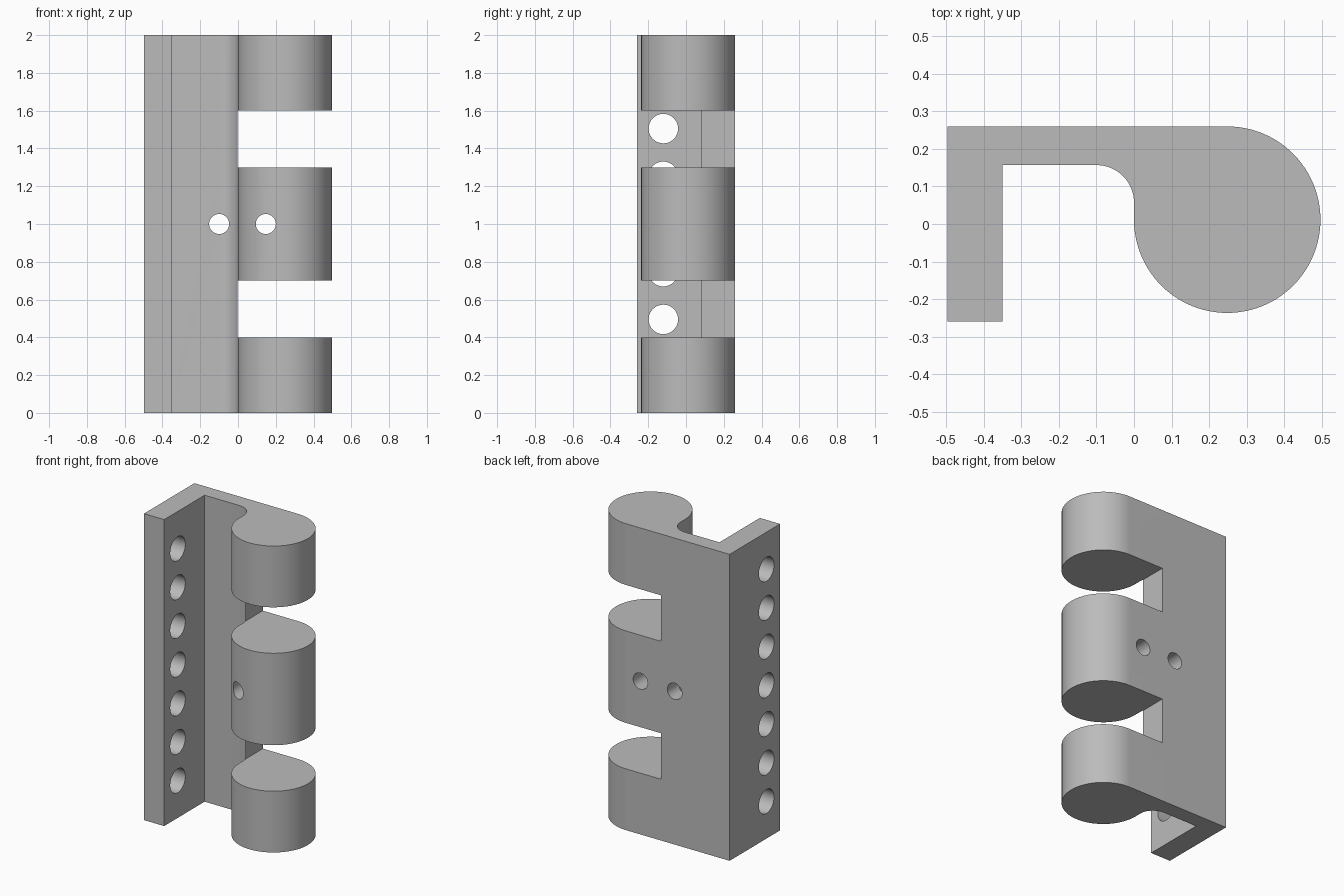
import bpy, bmesh
from math import sin, cos, radians, pi
from mathutils import Vector, Matrix

cube = bpy.data.objects.get("Cube")
if cube:
    bpy.data.objects.remove(cube, do_unlink=True)

HEIGHT = 2.0
R = 0.2485                      # barrel radius
BARREL = (R, 0.26 - R)          # barrel centre
FILLET = 0.1

steel = bpy.data.materials.new("plain grey")
steel.use_nodes = True
grey = (0.5, 0.5, 0.5, 1)
steel.diffuse_color = grey
steel.node_tree.nodes["Principled BSDF"].inputs["Base Color"].default_value = grey


def arc(cx, cy, r, start, end, steps):
    angles = [radians(start + (end - start) * i / steps) for i in range(steps + 1)]
    return [(cx + r * cos(a), cy + r * sin(a)) for a in angles]


def make_object(name, bm):
    bmesh.ops.recalc_face_normals(bm, faces=bm.faces)
    mesh = bpy.data.meshes.new(name)
    bm.to_mesh(mesh)
    bm.free()
    mesh.materials.append(steel)
    obj = bpy.data.objects.new(name, mesh)
    bpy.context.collection.objects.link(obj)
    return obj


# Hinge leaf: flange, back plate, fillet and knuckle barrel in one profile
outline = [(-0.497, 0.26), (-0.497, -0.26), (-0.351, -0.26), (-0.351, 0.157)]
outline += arc(-FILLET, 0.157 - FILLET, FILLET, 90, 0, 16)
outline += arc(*BARREL, R, 180, 450, 72)
bm = bmesh.new()
face = bm.faces.new([bm.verts.new((x, y, 0)) for x, y in outline])
top = bmesh.ops.extrude_face_region(bm, geom=[face])["geom"]
bmesh.ops.translate(bm, vec=Vector((0, 0, HEIGHT)),
                    verts=[v for v in top if isinstance(v, bmesh.types.BMVert)])
leaf = make_object("hinge_leaf", bm)

# Cutter for the knuckle gaps and all drilled holes
bm = bmesh.new()


def drill(centre, radius, axis):
    turn = Matrix.Rotation(pi / 2, 4, axis)
    bmesh.ops.create_cone(bm, cap_ends=True, segments=40, radius1=radius,
                          radius2=radius, depth=0.8 if axis == 'X' else 0.3,
                          matrix=Matrix.Translation(centre) @ turn)


for z in (0.55, 1.45):
    bmesh.ops.create_cube(bm, size=1, matrix=Matrix.Translation((0.497, 0, z))
                          @ Matrix.Diagonal((1, 1, 0.3, 1)))
for x in (-0.1, 0.147):
    drill((x, 0, 1), 0.053, 'X')
for i in range(-3, 4):
    drill((-0.424, -0.12, 1 + 0.2525 * i), 0.078, 'Y')
cutter = make_object("hole_cutter", bm)
cutter.hide_render = True
cutter.hide_viewport = False

cut = leaf.modifiers.new("cut gaps and holes", 'BOOLEAN')
cut.operation = 'DIFFERENCE'
cut.solver = 'EXACT'
cut.object = cutter
bpy.ops.object.select_all(action='DESELECT')
leaf.select_set(True)
bpy.context.view_layer.objects.active = leaf
bpy.ops.object.modifier_apply(modifier=cut.name)
bpy.data.objects.remove(cutter, do_unlink=True)

# Smooth round surfaces, crisp edges
bpy.ops.object.shade_smooth_by_angle(angle=radians(30))
